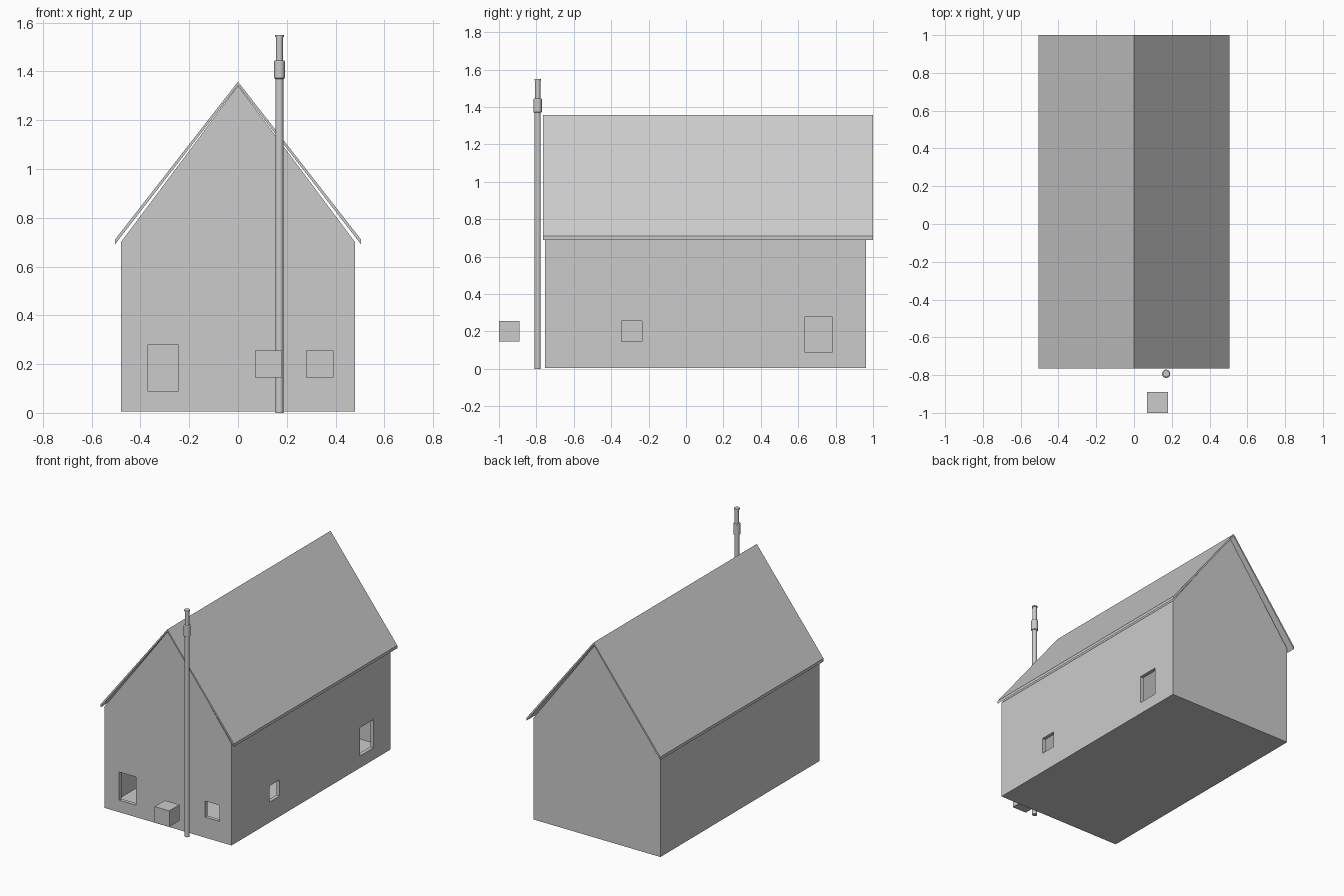
import bpy, bmesh, math

if "Cube" in bpy.data.objects:
    bpy.data.objects.remove(bpy.data.objects["Cube"])


def prism(name, profile, y0, y1):
    """Extrude an XZ profile along Y."""
    bm = bmesh.new()
    face = bm.faces.new([bm.verts.new((x, y0, z)) for x, z in profile])
    ext = bmesh.ops.extrude_face_region(bm, geom=[face])
    verts = [g for g in ext["geom"] if isinstance(g, bmesh.types.BMVert)]
    bmesh.ops.translate(bm, verts=verts, vec=(0, y1 - y0, 0))
    bmesh.ops.recalc_face_normals(bm, faces=bm.faces)
    mesh = bpy.data.meshes.new(name)
    bm.to_mesh(mesh)
    bm.free()
    obj = bpy.data.objects.new(name, mesh)
    bpy.context.collection.objects.link(obj)
    return obj


def box(name, x0, x1, y0, y1, z0, z1):
    return prism(name, [(x0, z0), (x1, z0), (x1, z1), (x0, z1)], y0, y1)


def gable(half, bottom, eave, apex):
    return [(-half, bottom), (half, bottom), (half, eave), (0, apex), (-half, eave)]


# Hollow house shell with window openings
house = prism("house_walls", gable(0.48, 0.005, 0.70, 1.342), -0.755, 0.962)
cutters = [
    prism("cavity_cutter", gable(0.455, 0.03, 0.691, 1.30), -0.73, 0.937),
    box("front_large_window_cutter", -0.37, -0.245, -0.80, -0.70, 0.087, 0.28),
    box("front_small_window_cutter", 0.28, 0.39, -0.80, -0.70, 0.145, 0.255),
    box("side_small_window_cutter", 0.43, 0.53, -0.345, -0.235, 0.145, 0.255),
    box("side_large_window_cutter", 0.43, 0.53, 0.635, 0.78, 0.087, 0.28),
]
for c in cutters:
    mod = house.modifiers.new(c.name, "BOOLEAN")
    mod.operation = "DIFFERENCE"
    mod.solver = "EXACT"
    mod.object = c
    c.hide_render = True
    c.hide_viewport = True

# Thin folded roof, slightly proud of the walls at the eaves
prism("roof", [(-0.505, 0.69), (0, 1.343), (0.505, 0.69),
               (0.505, 0.71), (0, 1.358), (-0.505, 0.71)], -0.765, 1.0)

# Small block in front of the house
box("front_block", 0.07, 0.18, -1.0, -0.89, 0.145, 0.255)

# Flue pipe with collar and cap: radius, bottom, top
for name, r, z0, z1 in [("flue_pipe", 0.016, 0.0, 1.375),
                        ("flue_collar", 0.022, 1.37, 1.445),
                        ("flue_top_pipe", 0.014, 1.44, 1.545),
                        ("flue_cap", 0.018, 1.541, 1.549)]:
    bpy.ops.mesh.primitive_cylinder_add(vertices=32, radius=r, depth=z1 - z0,
                                        location=(0.17, -0.793, (z0 + z1) / 2))
    part = bpy.context.object
    part.name = name
    if name == "flue_collar":
        bev = part.modifiers.new("rim", "BEVEL")
        bev.width = 0.004
        bev.segments = 2
    bpy.ops.object.shade_smooth_by_angle(angle=math.radians(30))
